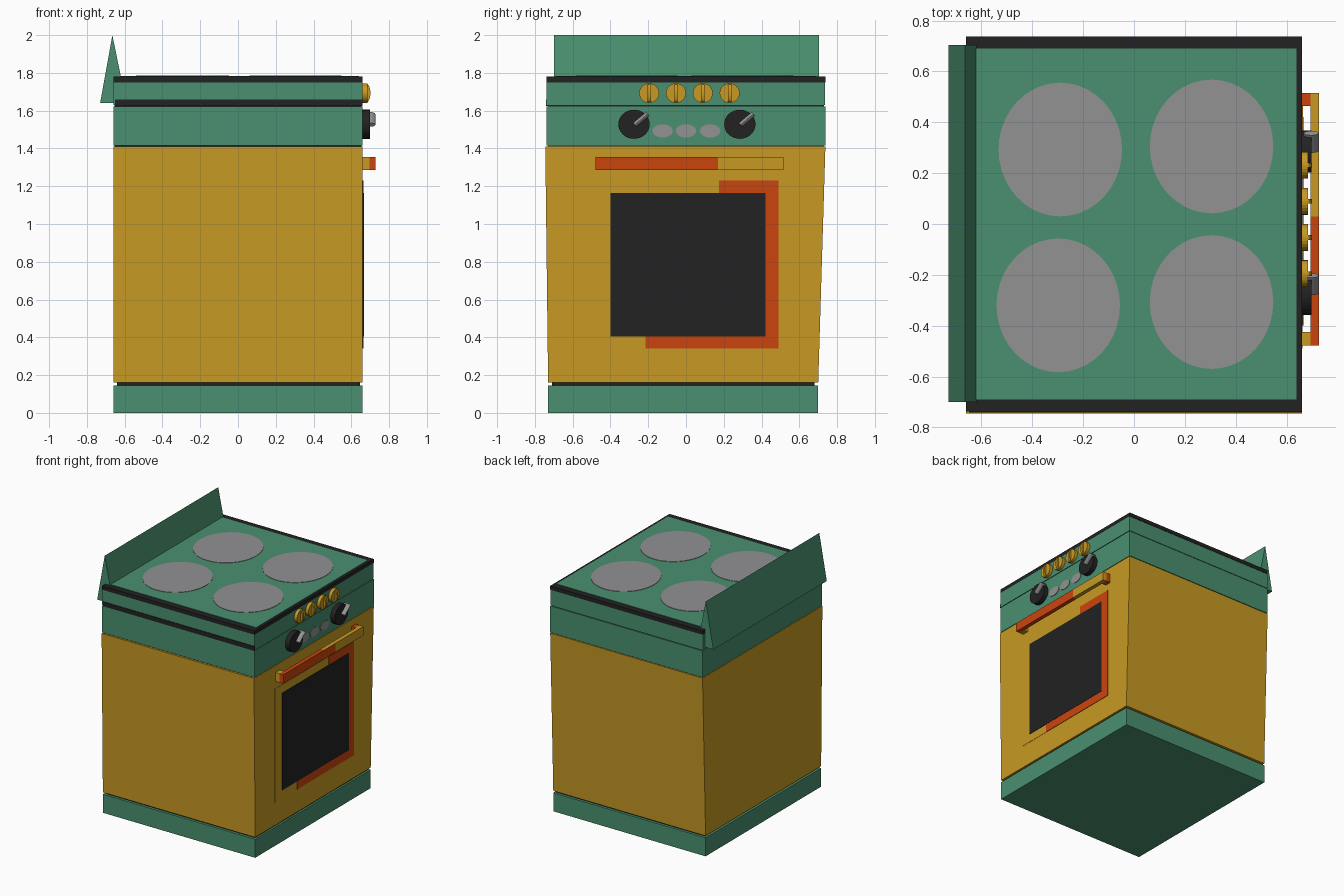
import bpy, bmesh, math
from mathutils import Matrix, Vector

if "Cube" in bpy.data.objects:
    bpy.data.objects.remove(bpy.data.objects["Cube"])


def material(name, rgb):
    m = bpy.data.materials.new(name)
    m.diffuse_color = (*rgb, 1)
    m.use_nodes = True
    m.node_tree.nodes["Principled BSDF"].inputs["Base Color"].default_value = m.diffuse_color
    return m


GREEN = material("sea green enamel", (0.068, 0.280, 0.160))
YELLOW = material("mustard enamel", (0.578, 0.323, 0.017))
ORANGE = material("burnt orange", (0.597, 0.058, 0.004))
DARK = material("charcoal", (0.016, 0.016, 0.016))
GREY = material("plate grey", (0.287, 0.287, 0.295))


def finish(name, bm, *mats):
    bmesh.ops.recalc_face_normals(bm, faces=bm.faces[:])
    me = bpy.data.meshes.new(name)
    bm.to_mesh(me)
    bm.free()
    for m in mats:
        me.materials.append(m)
    ob = bpy.data.objects.new(name, me)
    bpy.context.collection.objects.link(ob)
    return ob


def box_bm(x, y, z):
    bm = bmesh.new()
    bmesh.ops.create_cube(bm, size=1)
    for v in bm.verts:
        v.co = Vector(((x[0], x[1])[v.co.x > 0], (y[0], y[1])[v.co.y > 0],
                       (z[0], z[1])[v.co.z > 0]))
    return bm


def box(name, x, y, z, mat):
    return finish(name, box_bm(x, y, z), mat)


def disc(name, centre, radii, depth, mat, axis='Z', segments=32):
    """Elliptical cylinder standing on its centre point, along +Z or +X."""
    bm = bmesh.new()
    bmesh.ops.create_cone(bm, cap_ends=True, segments=segments, radius1=1, radius2=1, depth=1)
    bmesh.ops.translate(bm, vec=(0, 0, 0.5), verts=bm.verts)
    bmesh.ops.scale(bm, vec=(radii[0], radii[1], depth), verts=bm.verts)
    if axis == 'X':  # local x -> y, local y -> z, local z -> x
        for v in bm.verts:
            v.co = Vector((v.co.z, v.co.x, v.co.y))
    bmesh.ops.translate(bm, vec=centre, verts=bm.verts)
    return finish(name, bm, mat)


FX = 0.66          # plane of the door side
SIDE = (-FX, FX)

# plinth and its dark recess
box("plinth", SIDE, (-0.73, 0.70), (0, 0.145), GREEN)
box("plinth_recess", (-0.64, 0.645), (-0.71, 0.68), (0.145, 0.162), DARK)

# oven body, slightly wider at the top
bm = box_bm(SIDE, (-0.745, 0.738), (0.16, 1.41))
for v in bm.verts:
    if v.co.z < 1:
        v.co.y = -0.73 if v.co.y < 0 else 0.70
finish("oven_body", bm, YELLOW)

# control bands with thin dark seams
box("band_seams", (-0.655, 0.655), (-0.73, 0.73), (1.40, 1.76), DARK)
box("lower_band", SIDE, (-0.738, 0.738), (1.415, 1.623), GREEN)
box("upper_band", SIDE, (-0.738, 0.735), (1.629, 1.75), GREEN)
box("side_strip", (-0.65, FX), (-0.742, -0.73), (1.625, 1.66), DARK)

# hob: dark rim, green plate, four burners
box("hob_rim", SIDE, (-0.738, 0.738), (1.75, 1.780), DARK)
box("hob_plate", (-0.65, 0.64), (-0.69, 0.69), (1.76, 1.783), GREEN)
for i, (x, y) in enumerate([(-0.29, 0.293), (0.305, 0.305), (-0.298, -0.32), (0.305, -0.307)]):
    disc(f"burner_{i + 1}", (x, y, 1.778), (0.243, 0.263), 0.008, GREY, segments=40)

# wedge-shaped splashback
bm = bmesh.new()
prof = [(-0.73, 1.64), (-0.665, 2.0), (-0.618, 1.77), (-0.64, 1.64)]
face = bm.faces.new([bm.verts.new((x, -0.70, z)) for x, z in prof])
ext = bmesh.ops.extrude_face_region(bm, geom=[face])
bmesh.ops.translate(bm, vec=(0, 1.405, 0),
                    verts=[g for g in ext["geom"] if isinstance(g, bmesh.types.BMVert)])
finish("splashback", bm, GREEN)

# door frame plates and window
box("door_frame", (0.65, FX + 0.002), (-0.49, 0.49), (0.34, 1.23), YELLOW)
box("frame_right", (0.65, FX + 0.004), (0.41, 0.49), (0.34, 1.23), ORANGE)
box("frame_bottom", (0.65, FX + 0.004), (-0.215, 0.42), (0.34, 0.41), ORANGE)
box("frame_top", (0.65, FX + 0.004), (0.175, 0.42), (1.16, 1.23), ORANGE)
box("oven_window", (0.65, FX + 0.006), (-0.40, 0.42), (0.405, 1.165), DARK)

# two-tone door handle on two posts
bm = box_bm((0.695, 0.727), (-0.478, 0.515), (1.285, 1.355))
for cut in (0.03, 0.17):
    bmesh.ops.bisect_plane(bm, geom=bm.verts[:] + bm.edges[:] + bm.faces[:],
                           plane_co=(0, cut, 0), plane_no=(0, 1, 0))
bm.normal_update()
for f in bm.faces:
    y = f.calc_center_median().y
    f.material_index = 1 if y > 0.17 or (y > 0.03 and f.normal.z > 0.5) else 0
finish("door_handle", bm, ORANGE, YELLOW)
box("handle_post_left", (0.655, 0.696), (-0.478, -0.425), (1.285, 1.355), YELLOW)
box("handle_post_right", (0.655, 0.696), (0.465, 0.515), (1.285, 1.355), ORANGE)

# small mustard knobs with rounded upright grips
for i in range(4):
    y = -0.195 + 0.142 * i
    disc(f"small_knob_{i + 1}", (0.655, y, 1.693), (0.053, 0.052), 0.03, YELLOW, 'X', 24)
    bm = bmesh.new()
    bmesh.ops.create_cone(bm, cap_ends=True, segments=20, radius1=1, radius2=1, depth=0.018)
    for v in bm.verts:
        v.co = Vector((0.682 + 0.019 * v.co.x, y + v.co.z, 1.693 + 0.048 * v.co.y))
    finish(f"small_knob_grip_{i + 1}", bm, YELLOW)

# large dark knobs with slanted grey pointers
for i, y in enumerate((-0.275, 0.285)):
    disc(f"large_knob_{i + 1}", (0.655, y, 1.528), (0.083, 0.077), 0.043, DARK, 'X', 32)
    bm = bmesh.new()
    bmesh.ops.create_cone(bm, cap_ends=True, segments=16, radius1=0.03, radius2=0.03, depth=0.09)
    bmesh.ops.scale(bm, vec=(1, 0.45, 1), verts=bm.verts)
    # lay the cylinder along y, tilt it up, then place it
    bmesh.ops.transform(bm, matrix=Matrix.Translation((0.697, y + 0.038, 1.554))
                        @ Matrix.Rotation(math.radians(40), 4, 'X')
                        @ Matrix.Rotation(math.radians(-90), 4, 'X'), verts=bm.verts)
    finish(f"large_knob_pointer_{i + 1}", bm, GREY)

# oval indicator plates
for i, y in enumerate((-0.124, 0.0, 0.128)):
    disc(f"indicator_{i + 1}", (0.657, y, 1.493), (0.054, 0.035), 0.007, GREY, 'X', 28)
